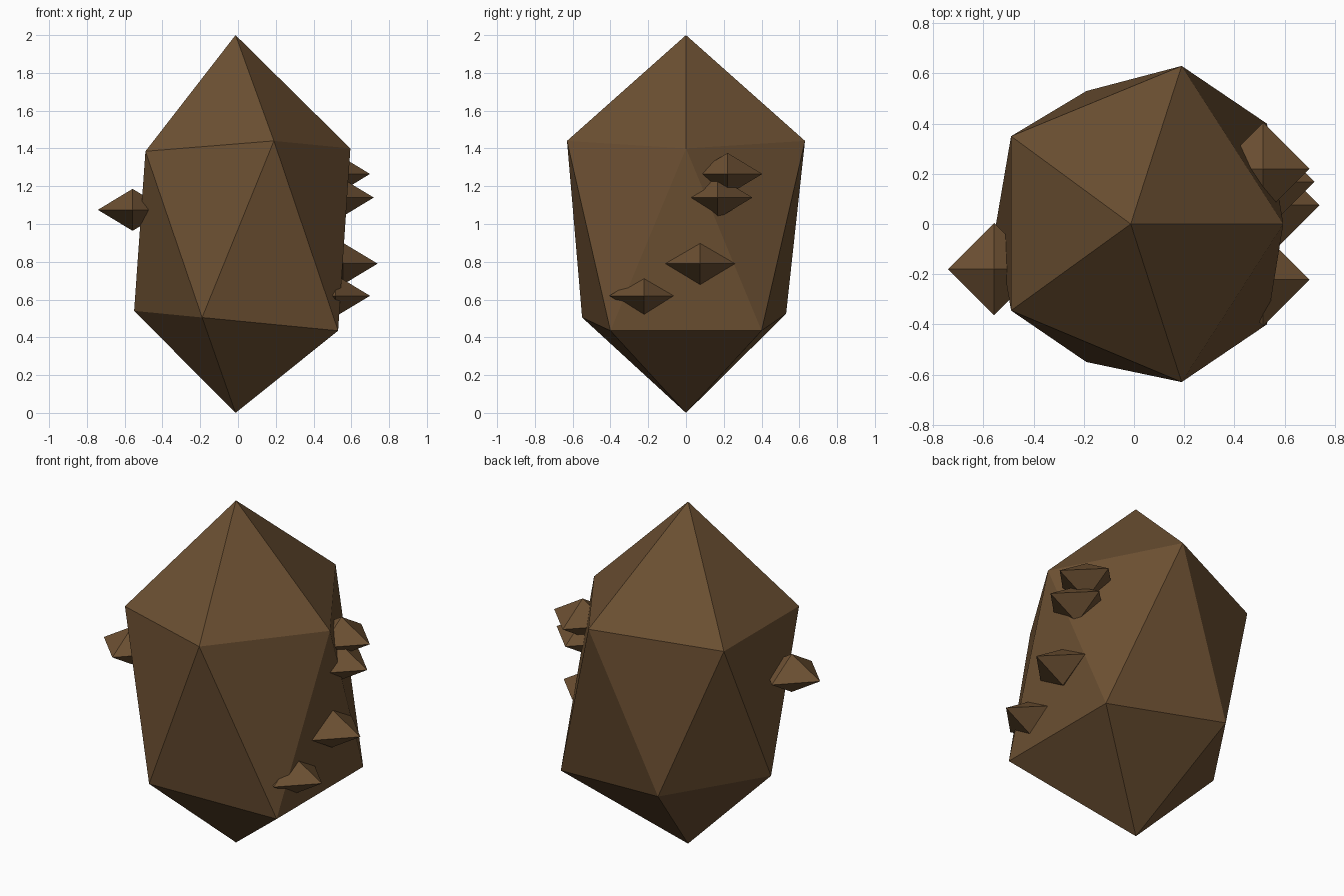
import bpy
import bmesh
from mathutils import Matrix

if "Cube" in bpy.data.objects:
    bpy.data.objects.remove(bpy.data.objects["Cube"])

brown = bpy.data.materials.new("potato brown")
brown.diffuse_color = (0.15, 0.08, 0.032, 1)
brown.use_nodes = True
brown.node_tree.nodes["Principled BSDF"].inputs["Base Color"].default_value = brown.diffuse_color


def finish(name, bm):
    bmesh.ops.recalc_face_normals(bm, faces=bm.faces)
    mesh = bpy.data.meshes.new(name)
    bm.to_mesh(mesh)
    bm.free()
    mesh.materials.append(brown)
    bpy.context.collection.objects.link(bpy.data.objects.new(name, mesh))


# Lumpy body: a closed shape from two staggered rings of five and two poles
upper = [(0.595, 0, 1.40), (0.19, 0.63, 1.44), (-0.49, 0.35, 1.385),
         (-0.49, -0.345, 1.385), (0.19, -0.63, 1.44)]
lower = [(0.53, 0.40, 0.435), (-0.19, 0.53, 0.525), (-0.55, 0, 0.54),
         (-0.19, -0.55, 0.505), (0.53, -0.40, 0.435)]
bm = bmesh.new()
top = bm.verts.new((-0.013, 0, 2))
bottom = bm.verts.new((-0.013, 0, 0))
u = [bm.verts.new(p) for p in upper]
l = [bm.verts.new(p) for p in lower]
for i in range(5):
    j = (i + 1) % 5
    bm.faces.new((top, u[i], u[j]))
    bm.faces.new((u[i], l[i], u[j]))
    bm.faces.new((u[j], l[i], l[j]))
    bm.faces.new((bottom, l[j], l[i]))
finish("body", bm)

# Flattened eight-sided sprouts half sunk into the skin
sprouts = [(-0.558, -0.18, 1.075), (0.515, 0.22, 1.265), (0.535, 0.168, 1.14),
           (0.555, 0.075, 0.79), (0.515, -0.222, 0.62)]
for n, pos in enumerate(sprouts):
    bm = bmesh.new()
    bmesh.ops.create_uvsphere(
        bm, u_segments=4, v_segments=2, radius=1,
        matrix=Matrix.Translation(pos) @ Matrix.Diagonal((0.184, 0.184, 0.111, 1)))
    finish(f"sprout_{n + 1}", bm)
